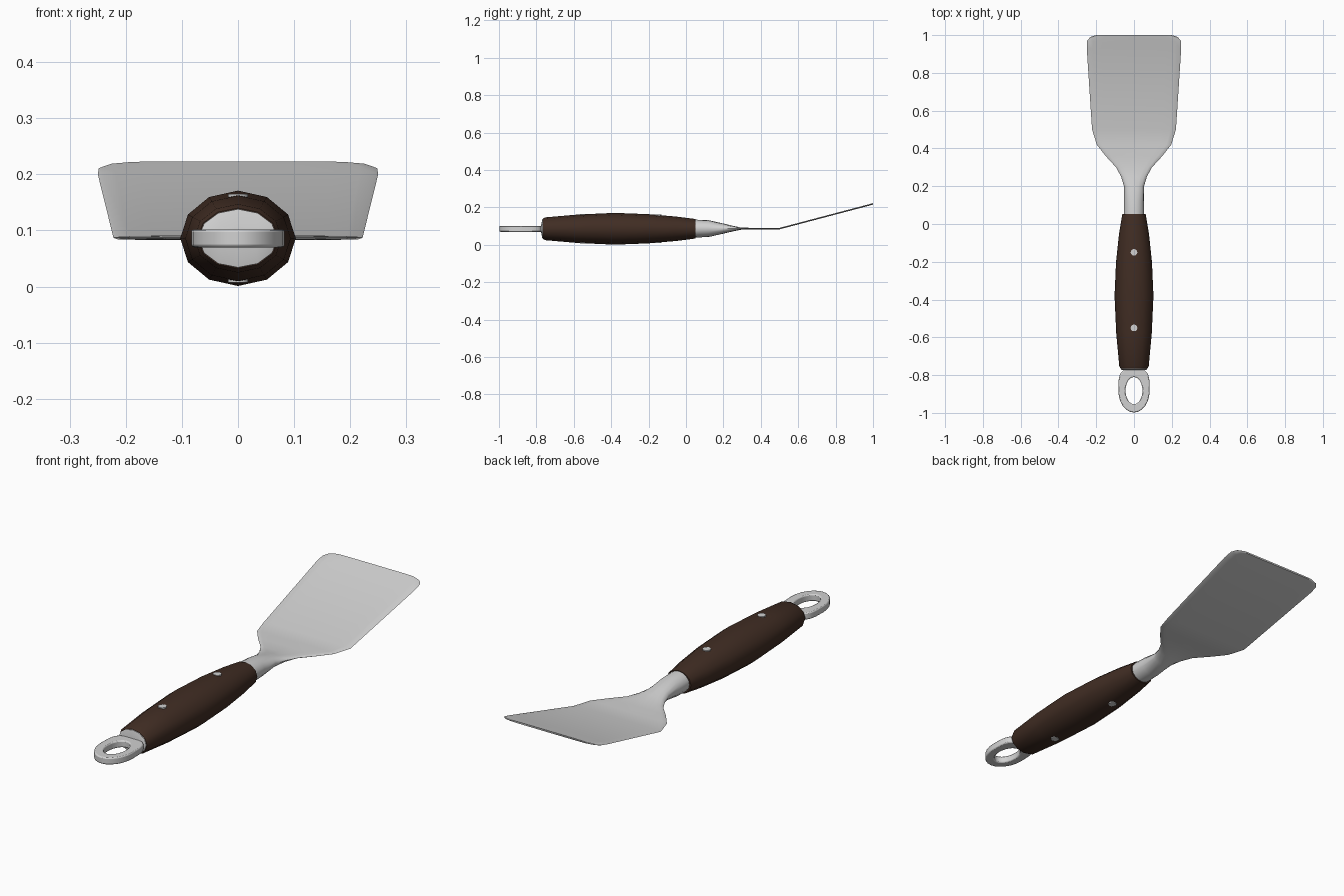
import bpy, bmesh, math
from mathutils import Vector

cube = bpy.data.objects.get("Cube")
if cube:
    bpy.data.objects.remove(cube, do_unlink=True)

MID = 0.086  # height of the handle axis


def material(name, color, rough):
    m = bpy.data.materials.new(name)
    m.use_nodes = True
    m.diffuse_color = (*color, 1)
    bsdf = m.node_tree.nodes["Principled BSDF"]
    bsdf.inputs["Base Color"].default_value = (*color, 1)
    bsdf.inputs["Roughness"].default_value = rough
    return m


STEEL = material("brushed steel", (0.64, 0.64, 0.64), 0.4)
WOOD = material("dark brown wood", (0.052, 0.026, 0.017), 0.6)


def finish(bm, name, mat, angle=40, bevel=0):
    bmesh.ops.recalc_face_normals(bm, faces=bm.faces)
    me = bpy.data.meshes.new(name)
    bm.to_mesh(me)
    bm.free()
    ob = bpy.data.objects.new(name, me)
    bpy.context.collection.objects.link(ob)
    me.materials.append(mat)
    if bevel:
        mod = ob.modifiers.new("soft edges", "BEVEL")
        mod.width, mod.segments, mod.limit_method = bevel, 2, "ANGLE"
    bpy.ops.object.select_all(action="DESELECT")
    ob.select_set(True)
    bpy.context.view_layer.objects.active = ob
    bpy.ops.object.shade_smooth_by_angle(angle=math.radians(angle))
    return ob


def power(v, e):
    return math.copysign(abs(v) ** e, v) if abs(v) > 1e-6 else 0.0


def loft(name, stations, mat, sides=12, angle=40):
    """Join rings (y, half width, half height, centre z, squareness)."""
    bm = bmesh.new()
    rings = []
    for y, rx, rz, z, e in stations:
        turn = [2 * math.pi * i / sides for i in range(sides)]
        rings.append([bm.verts.new((rx * power(math.cos(a), e), y,
                                    z + rz * power(math.sin(a), e))) for a in turn])
    for a, b in zip(rings, rings[1:]):
        for i in range(sides):
            j = (i + 1) % sides
            bm.faces.new((a[i], a[j], b[j], b[i]))
    bm.faces.new(rings[0])
    bm.faces.new(rings[-1])
    return finish(bm, name, mat, angle)


# Wooden grip: twelve-sided oval barrel
grip = [(-0.765, 0.072, 0.054), (-0.752, 0.078, 0.061), (-0.58, 0.094, 0.076),
        (-0.38, 0.103, 0.085), (-0.2, 0.095, 0.078), (-0.05, 0.079, 0.065),
        (0.052, 0.062, 0.052)]
loft("handle_grip", [(y, rx, rz, MID, 1) for y, rx, rz in grip], WOOD)

# Steel end cap
loft("end_cap", [(-0.74, 0.072, 0.055, MID, 1), (-0.768, 0.07, 0.052, MID, 1),
                 (-0.774, 0.064, 0.022, MID, 1)], STEEL)

# Neck flattening into the blade
neck = [(0.04, 0.054, 0.048, 1), (0.12, 0.053, 0.045, 1), (0.2, 0.053, 0.027, 0.9),
        (0.25, 0.068, 0.015, 0.8), (0.3, 0.095, 0.005, 0.6), (0.36, 0.15, 0.004, 0.5),
        (0.42, 0.197, 0.004, 0.4), (0.5, 0.222, 0.004, 0.4), (0.93, 0.25, 0.004, 0.4),
        (0.97, 0.248, 0.004, 0.4), (0.99, 0.232, 0.004, 0.4), (1.0, 0.2, 0.004, 0.4)]
loft("neck_and_blade",
     [(y, rx, rz, MID + 0.001 + max(0, y - 0.5) * 0.264, e) for y, rx, rz, e in neck],
     STEEL, 16)

# Hanging loop: flat ring, squarer where it meets the cap
bm = bmesh.new()
N, HALF = 24, 0.016
rings = []
for rx, ry, outer, z in ((0.083, 0.116, True, HALF), (0.083, 0.116, True, -HALF),
                         (0.045, 0.072, False, -HALF), (0.045, 0.072, False, HALF)):
    ring = []
    for i in range(N):
        a = 2 * math.pi * i / N
        e = 0.55 if outer and math.sin(a) > 0 else 1
        ring.append(bm.verts.new((rx * power(math.cos(a), e),
                                  -0.882 + ry * power(math.sin(a), e), MID + z)))
    rings.append(ring)
for k in range(4):
    a, b = rings[k], rings[(k + 1) % 4]
    for i in range(N):
        j = (i + 1) % N
        bm.faces.new((a[i], a[j], b[j], b[i]))
finish(bm, "hanging_loop", STEEL, 40, 0.005)

# Rivets running through the grip
for name, y, half in (("front_rivet", -0.15, 0.0755), ("rear_rivet", -0.55, 0.079)):
    bm = bmesh.new()
    bmesh.ops.create_cone(bm, cap_ends=True, segments=12, radius1=0.018,
                          radius2=0.018, depth=2 * half)
    bmesh.ops.translate(bm, verts=bm.verts, vec=Vector((0, y, MID)))
    finish(bm, name, STEEL)
